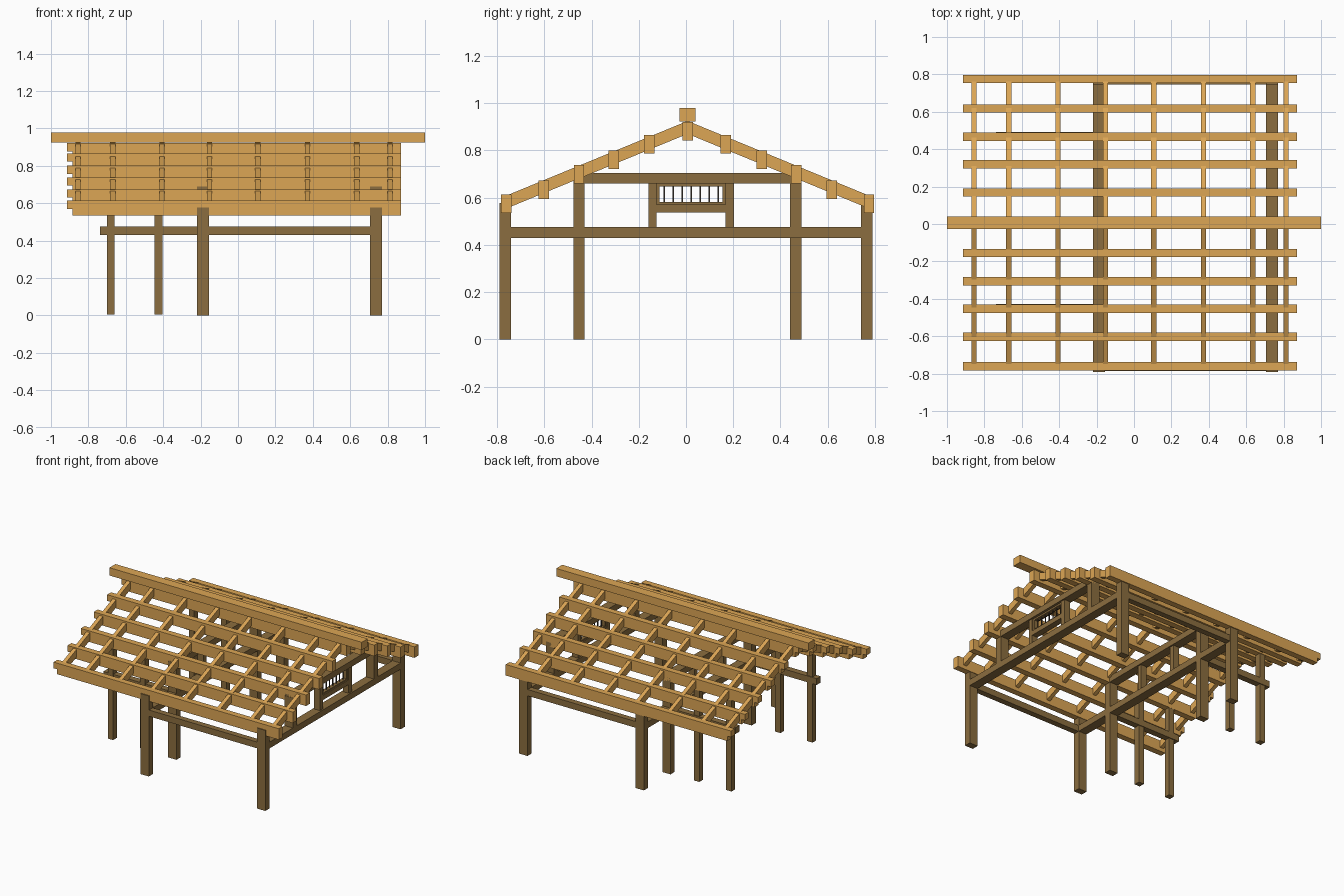
import bpy, bmesh
from mathutils import Vector

if "Cube" in bpy.data.objects:
    bpy.data.objects.remove(bpy.data.objects["Cube"])


def material(name, rgb):
    m = bpy.data.materials.new(name)
    m.diffuse_color = (*rgb, 1)
    m.use_nodes = True
    m.node_tree.nodes["Principled BSDF"].inputs["Base Color"].default_value = m.diffuse_color
    return m


ROOF = material("light_timber", (0.72, 0.38, 0.09))
FRAME = material("dark_timber", (0.26, 0.155, 0.05))
BAR = material("dark_bars", (0.05, 0.04, 0.03))


def prism(name, profile, sweep, mat):
    """Extrude a flat profile of 3D points along the sweep vector."""
    bm = bmesh.new()
    face = bm.faces.new([bm.verts.new(p) for p in profile])
    out = bmesh.ops.extrude_face_region(bm, geom=[face])
    verts = [g for g in out["geom"] if isinstance(g, bmesh.types.BMVert)]
    bmesh.ops.translate(bm, verts=verts, vec=Vector(sweep))
    bmesh.ops.recalc_face_normals(bm, faces=bm.faces)
    me = bpy.data.meshes.new(name)
    bm.to_mesh(me)
    bm.free()
    me.materials.append(mat)
    ob = bpy.data.objects.new(name, me)
    bpy.context.collection.objects.link(ob)
    return ob


def box(name, x, y, z, mat=FRAME):
    """Box from (min, max) pairs."""
    return prism(name, [(x[0], y[0], z[0]), (x[1], y[0], z[0]),
                        (x[1], y[1], z[0]), (x[0], y[1], z[0])],
                 (0, 0, z[1] - z[0]), mat)


def around(c, w):
    return (c - w / 2, c + w / 2)


C = 0.007                       # roof centre line in y
INNER = (-0.453, 0.465)         # inner post rows
OUTER = (-0.766, 0.766)         # outer post rows
BACK_X, END_X = -0.187, 0.737   # the two cross frames
TIE_Z = (0.43, 0.475)

# ridge beam
box("ridge_beam", (-1, 1), around(C, 0.068), (0.923, 0.979), ROOF)

# purlins with a notch under the left end
for d, top in ((0, 0.921), (0.162, 0.866), (0.313, 0.80),
               (0.46, 0.738), (0.61, 0.673), (0.768, 0.614)):
    for s in ((1,) if d == 0 else (-1, 1)):
        y = C + s * d - 0.022
        b = top - 0.079
        pts = [(-0.886, b), (0.872, b), (0.872, top), (-0.914, top),
               (-0.914, b + 0.035), (-0.886, b + 0.035)]
        prism("purlin", [(px, y, pz) for px, pz in pts], (0, 0.044, 0), ROOF)

# rafter pairs, one bent profile each
for x in (-0.856, -0.67, -0.407, -0.152, 0.105, 0.371, 0.635, 0.812):
    pts = [(-0.765, 0.61), (0, 0.925), (0.765, 0.61),
           (0.765, 0.555), (0, 0.87), (-0.765, 0.555)]
    prism("rafter_pair", [(x - 0.014, C + py, pz) for py, pz in pts],
          (0.028, 0, 0), ROOF)

# two cross frames: corner posts, tie beam, collar beam and studs
for fx in (BACK_X, END_X):
    X = around(fx, 0.065)
    for y in OUTER:
        box("corner_post", X, around(y, 0.048), (0, 0.577))
    box("tie_beam", X, (-0.786, 0.786), TIE_Z)
    box("collar_beam", X, (-0.475, 0.487), (0.66, 0.704))
    for y in INNER:
        box("inner_post", X, around(y, 0.048),
            (0 if fx == BACK_X else 0.475, 0.69))
    for y, w in ((-0.141, 0.034), (0.186, 0.036)):
        box("stud", around(fx, 0.045), around(y, w), (0.475, 0.66))

# long side beams, and beams to the porch posts
for y in OUTER:
    box("side_beam", (BACK_X, END_X), around(y, 0.042), TIE_Z)
for y in INNER:
    box("porch_beam", (-0.738, BACK_X), around(y + 0.004, 0.045), TIE_Z)
    for x in (-0.68, -0.425):
        box("porch_post", around(x, 0.042), around(y, 0.042), (0.005, 0.69))

# gable window: rail, frame and thin bars
box("window_rail", around(END_X, 0.045), (-0.124, 0.168), (0.537, 0.571))
W = around(END_X, 0.03)
for z in ((0.569, 0.581), (0.648, 0.66)):
    box("window_frame_rail", W, (-0.124, 0.168), z)
for y in (-0.118, 0.162):
    box("window_frame_side", W, around(y, 0.013), (0.569, 0.66))
for i in range(7):
    box("window_bar", around(END_X, 0.006),
        around(0.022 + (i - 3) * 0.038, 0.006), (0.58, 0.649), BAR)
